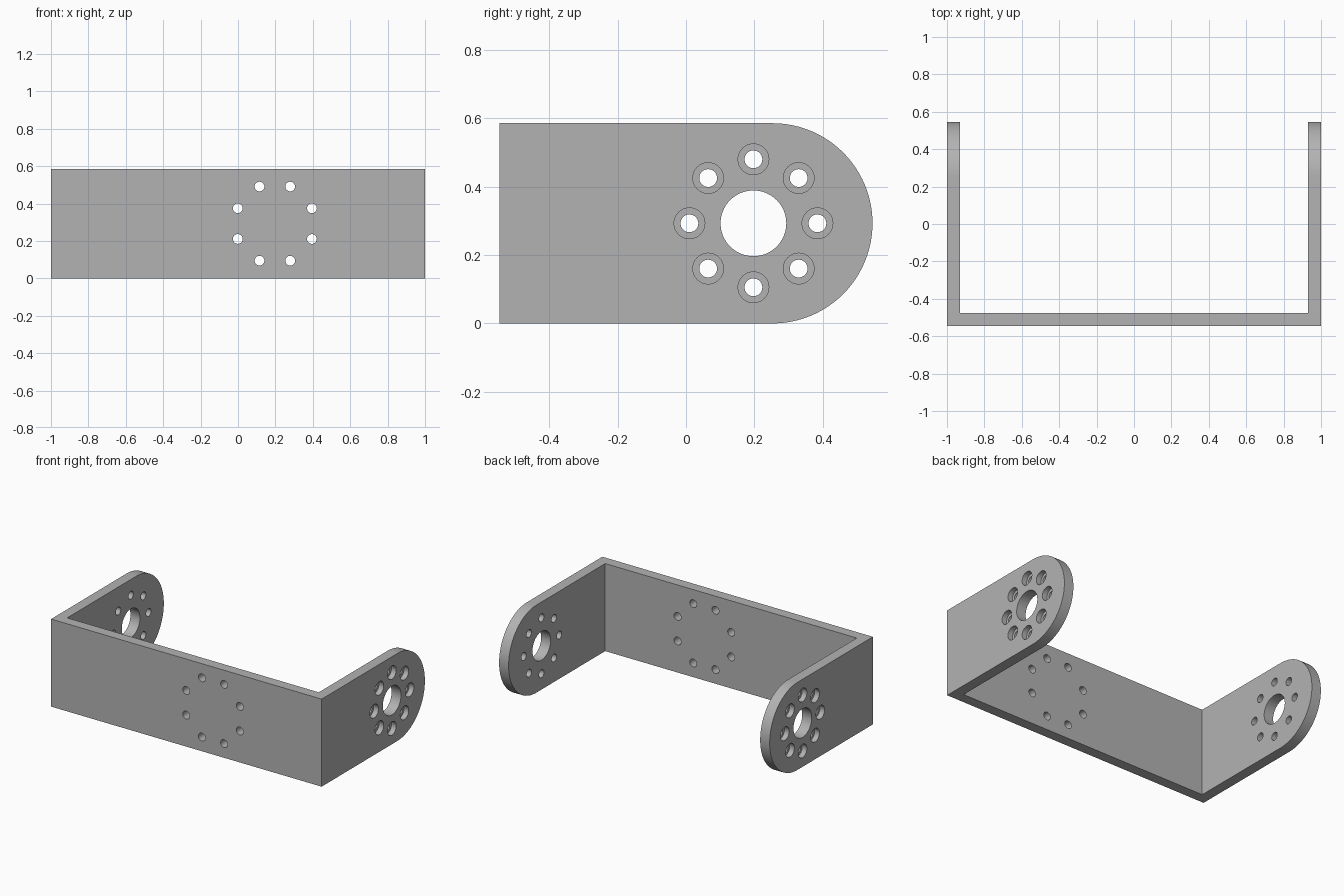
import bpy, bmesh
from math import pi, cos, sin, radians
from mathutils import Matrix, Vector

cube = bpy.data.objects.get("Cube")
if cube:
    bpy.data.objects.remove(cube)

HALF_DEPTH, HEIGHT, THICK = 0.545, 0.585, 0.07
MID = HEIGHT / 2
HUB_Y = 0.197          # centre of the arm hole pattern
PATTERN_X = 0.197      # centre of the base hole pattern
BORE_DEPTH = 0.035

metal = bpy.data.materials.new("grey metal")
colour = (0.45, 0.45, 0.45, 1)
metal.use_nodes = True
metal.diffuse_color = colour
metal.node_tree.nodes["Principled BSDF"].inputs["Base Color"].default_value = colour


def add_object(name, bm):
    bmesh.ops.recalc_face_normals(bm, faces=bm.faces)
    mesh = bpy.data.meshes.new(name)
    bm.to_mesh(mesh)
    bm.free()
    obj = bpy.data.objects.new(name, mesh)
    bpy.context.collection.objects.link(obj)
    mesh.materials.append(metal)
    return obj


def prism(name, points, direction):
    """Extrude a closed outline along a direction."""
    bm = bmesh.new()
    face = bm.faces.new([bm.verts.new(p) for p in points])
    ext = bmesh.ops.extrude_face_region(bm, geom=[face])
    verts = [g for g in ext["geom"] if isinstance(g, bmesh.types.BMVert)]
    bmesh.ops.translate(bm, verts=verts, vec=Vector(direction))
    return add_object(name, bm)


def drill(bm, centre, radius, length, axis, sides=32):
    """Add one cylinder along x or y to a cutter."""
    turn = Matrix.Rotation(pi / 2, 4, "Y" if axis == "x" else "X")
    bmesh.ops.create_cone(bm, cap_ends=True, segments=sides, radius1=radius,
                          radius2=radius, depth=length,
                          matrix=Matrix.Translation(centre) @ turn)


def boolean(target, cutter, operation):
    cutter.hide_render = True
    mod = target.modifiers.new(operation, "BOOLEAN")
    mod.operation, mod.solver, mod.object = operation, "EXACT", cutter
    bpy.context.view_layer.objects.active = target
    bpy.ops.object.modifier_apply(modifier=mod.name)
    bpy.data.objects.remove(cutter)


# U-shaped strip, oversized in height until trimmed
inner = 1 - THICK
back, front = HALF_DEPTH + 0.1, -HALF_DEPTH
outline = [(-1, front), (1, front), (1, back), (inner, back),
           (inner, front + THICK), (-inner, front + THICK), (-inner, back), (-1, back)]
bracket = prism("u_bracket", [(x, y, -0.1) for x, y in outline], (0, 0, HEIGHT + 0.2))

# Trim to the side profile with rounded arm ends
arc = [radians(-90 + 180 * i / 48) for i in range(49)]
side = [(-1.2, -0.7, HEIGHT), (-1.2, -0.7, 0)]
side += [(-1.2, HALF_DEPTH - MID + MID * cos(a), MID + MID * sin(a)) for a in arc]
boolean(bracket, prism("side_trim", side, (2.4, 0, 0)), "INTERSECT")

# Through holes: arm hubs, arm bolt circles and base bolt circle
holes, bores = bmesh.new(), bmesh.new()
drill(holes, (0, HUB_Y, MID), 0.096, 2.4, "x", 64)
for i in range(8):
    a = i * pi / 4
    y, z = HUB_Y + 0.187 * cos(a), MID + 0.187 * sin(a)
    b = a + pi / 8
    base = (PATTERN_X + 0.2145 * cos(b), front, MID + 0.2145 * sin(b))
    drill(holes, base, 0.026, 0.3, "y")
    for s in (-1, 1):
        drill(holes, (s, y, z), 0.026, 0.3, "x")
        drill(bores, (s * 1.05, y, z), 0.045, 0.1 + 2 * BORE_DEPTH, "x")
boolean(bracket, add_object("hole_cutter", holes), "DIFFERENCE")

# Counterbores on the outer arm faces
boolean(bracket, add_object("bore_cutter", bores), "DIFFERENCE")

bpy.ops.object.select_all(action="DESELECT")
bracket.select_set(True)
bpy.context.view_layer.objects.active = bracket
bpy.ops.object.shade_smooth_by_angle(angle=radians(30))
